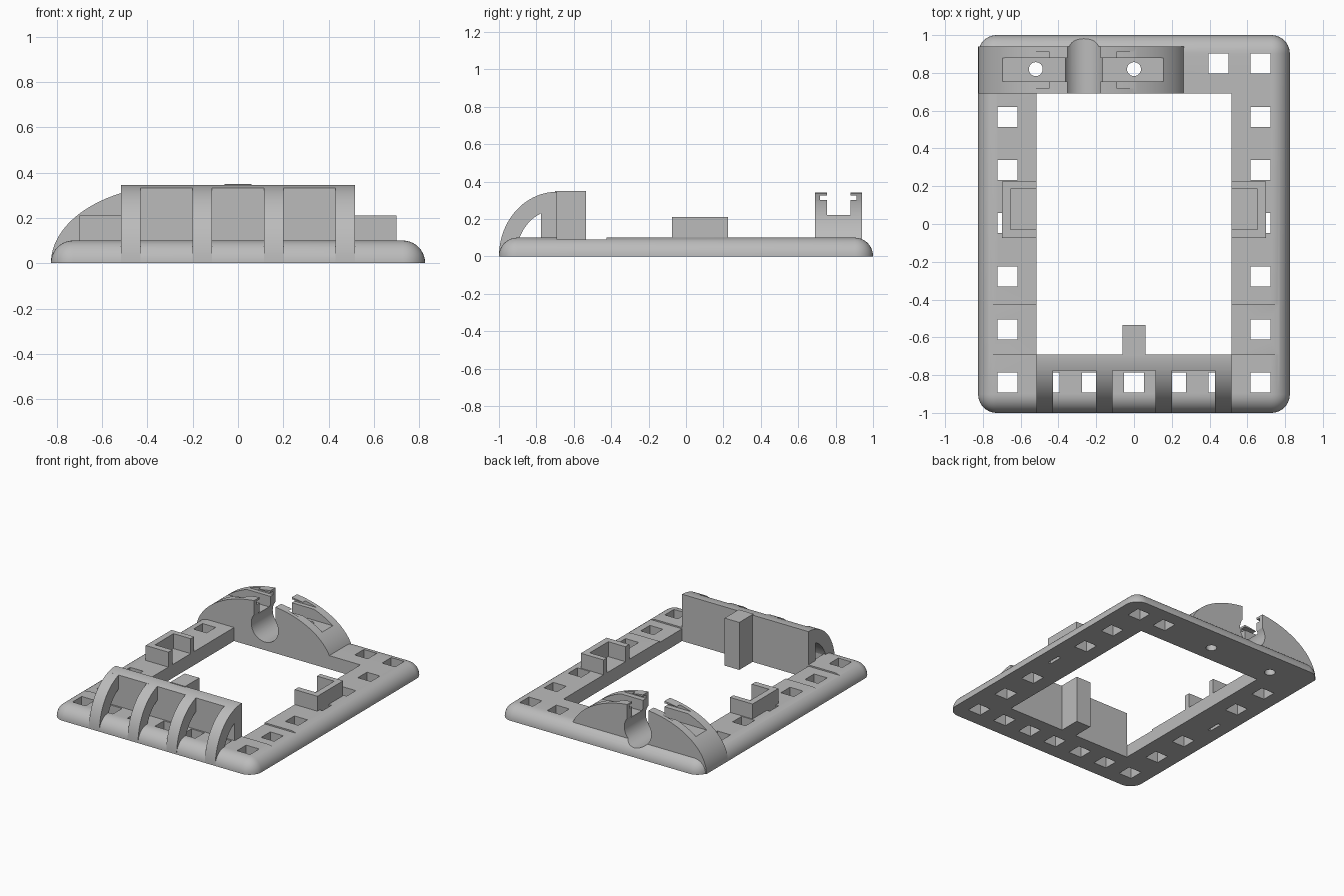
import bpy, bmesh, math
from mathutils import Vector

old = bpy.data.objects.get("Cube")
if old:
    bpy.data.objects.remove(old, do_unlink=True)

grey = bpy.data.materials.new("plain_grey")
grey.use_nodes = True
COLOUR = (0.5, 0.5, 0.5, 1)
grey.diffuse_color = COLOUR
grey.node_tree.nodes["Principled BSDF"].inputs["Base Color"].default_value = COLOUR


def finish(name, bm):
    bmesh.ops.recalc_face_normals(bm, faces=bm.faces)
    mesh = bpy.data.meshes.new(name)
    bm.to_mesh(mesh)
    bm.free()
    mesh.materials.append(grey)
    ob = bpy.data.objects.new(name, mesh)
    bpy.context.collection.objects.link(ob)
    return ob


def box(name, x0, x1, y0, y1, z0, z1):
    return prism(name, [(y0, z0), (y1, z0), (y1, z1), (y0, z1)], "x", x0, x1)


def prism(name, pts, axis, lo, hi):
    """Extrude a closed 2D outline along one axis."""
    place = {"x": lambda a, b, d: (d, a, b),
             "y": lambda a, b, d: (a, d, b),
             "z": lambda a, b, d: (a, b, d)}[axis]
    bm = bmesh.new()
    face = bm.faces.new([bm.verts.new(place(a, b, lo)) for a, b in pts])
    out = bmesh.ops.extrude_face_region(bm, geom=[face])
    moved = [v for v in out["geom"] if isinstance(v, bmesh.types.BMVert)]
    bmesh.ops.translate(bm, verts=moved, vec=Vector(place(0, 0, hi - lo)))
    return finish(name, bm)


def arc(cx, cz, rx, rz, a0, a1, n):
    angles = [math.radians(a0 + (a1 - a0) * i / n) for i in range(n + 1)]
    return [(cx + rx * math.cos(a), cz + rz * math.sin(a)) for a in angles]


def cut(target, *cutters):
    """Subtract each cutter, then discard it."""
    for cutter in cutters:
        mod = target.modifiers.new("cut", "BOOLEAN")
        mod.operation = "DIFFERENCE"
        mod.solver = "EXACT"
        mod.object = cutter
        bpy.context.view_layer.objects.active = target
        bpy.ops.object.modifier_apply(modifier=mod.name)
        bpy.data.objects.remove(cutter, do_unlink=True)


# Main dimensions
IN_X, IN_Y, TOP = 0.515, 0.69, 0.1
ARCH_X, HUB_X = -0.27, -0.265
ARCH_RX, RISE = 0.555, 0.345


def shaft_cutters():
    """Round seat with a narrower neck open to the top."""
    seat = prism("seat_cutter", arc(HUB_X, 0.17, 0.11, 0.11, 0, 352.5, 47), "y", 0.6, 1.1)
    neck = box("neck_cutter", HUB_X - 0.0875, HUB_X + 0.0875, 0.6, 1.1, 0.18, 0.5)
    return seat, neck


def screw_cutters():
    return [prism("screw_cutter", arc(x, 0.82, 0.037, 0.037, 0, 345, 23), "z", -0.2, 0.5)
            for x in (-0.52, 0)]


# Base frame: rounded slab, flat underneath
bm = bmesh.new()
bmesh.ops.create_cube(bm, size=1)
bmesh.ops.scale(bm, vec=(1.65, 2, 0.4), verts=bm.verts)
bmesh.ops.translate(bm, vec=(0, 0, TOP - 0.2), verts=bm.verts)
edges = [e for e in bm.edges if max(v.co.z for v in e.verts) > 0]
bmesh.ops.bevel(bm, geom=edges, offset=0.098, segments=10, profile=0.5, affect="EDGES")
cutoff = bmesh.ops.bisect_plane(bm, geom=bm.verts[:] + bm.edges[:] + bm.faces[:],
                                plane_co=(0, 0, 0), plane_no=(0, 0, 1), clear_inner=True)
rim = [e for e in cutoff["geom_cut"] if isinstance(e, bmesh.types.BMEdge)]
bmesh.ops.contextual_create(bm, geom=rim)
frame = finish("base_frame", bm)
cut(frame, box("opening_cutter", -IN_X, IN_X, -IN_Y, IN_Y, -0.5, 0.5))
# Shallow band across both side rails
cut(frame, box("band_cutter", -1, 1, -0.69, -0.425, 0.09, 0.5))

# Square lashing holes around the frame
spots = [(i * 0.2235, -0.84) for i in range(-3, 4)]
spots += [(s * 0.67, -0.84 + j * 0.2815) for s in (-1, 1) for j in range(1, 6)]
spots += [(0.447, 0.85), (0.67, 0.85)]
for x, y in spots:
    cut(frame, box("hole_cutter", x - 0.053, x + 0.053, y - 0.053, y + 0.053, -0.2, 0.5))
cut(frame, *shaft_cutters(), *screw_cutters())

# Rear arch holding the shaft
arch = prism("rear_arch", arc(ARCH_X, 0, ARCH_RX, RISE, 0, 180, 64), "y", IN_Y, 0.94)
cut(arch,
    box("channel_cutter", -1, 1, 0.755, 0.88, 0.22, 0.5),
    box("strap_slot_cutter", -1, 1, 0.717, 0.912, 0.3, 0.326),
    *shaft_cutters(), *screw_cutters())

# Front guard: curved ribs leaning on an upright wall
RIB_RY = 1 - IN_Y
rib_outline = (arc(-IN_Y, 0, RIB_RY, RISE, 180, 104, 24)
               + arc(-IN_Y, 0, 0.218, 0.25, 111, 180, 20))
for i, x in enumerate((-0.4725, -0.1575, 0.1575, 0.4725)):
    prism(f"guard_rib_{i + 1}", rib_outline, "x", x - 0.0425, x + 0.0425)
wall_outline = (arc(-IN_Y, 0, RIB_RY, RISE, 90, 105.9, 8)
                + [(-0.775, 0), (-IN_Y, 0)])
prism("guard_wall", wall_outline, "x", -IN_X, IN_X)
box("wall_buttress", -0.06, 0.06, -0.7, -0.535, 0, 0.35)

# Side brackets: C-shaped pockets open towards the middle
for side, s in (("left", 1), ("right", -1)):
    bracket = box(f"{side}_bracket", *sorted((s * IN_X, s * 0.7)), -0.075, 0.225, 0, 0.21)
    cut(bracket, box("pocket_cutter", *sorted((s * 0.4, s * 0.655)), -0.03, 0.185, TOP, 0.5))

# Smooth curved surfaces, keep edges crisp
bpy.ops.object.select_all(action="DESELECT")
for ob in bpy.context.scene.objects:
    if ob.type == "MESH" and grey.name in ob.data.materials:
        ob.select_set(True)
        bpy.context.view_layer.objects.active = ob
bpy.ops.object.shade_smooth_by_angle(angle=math.radians(30))
